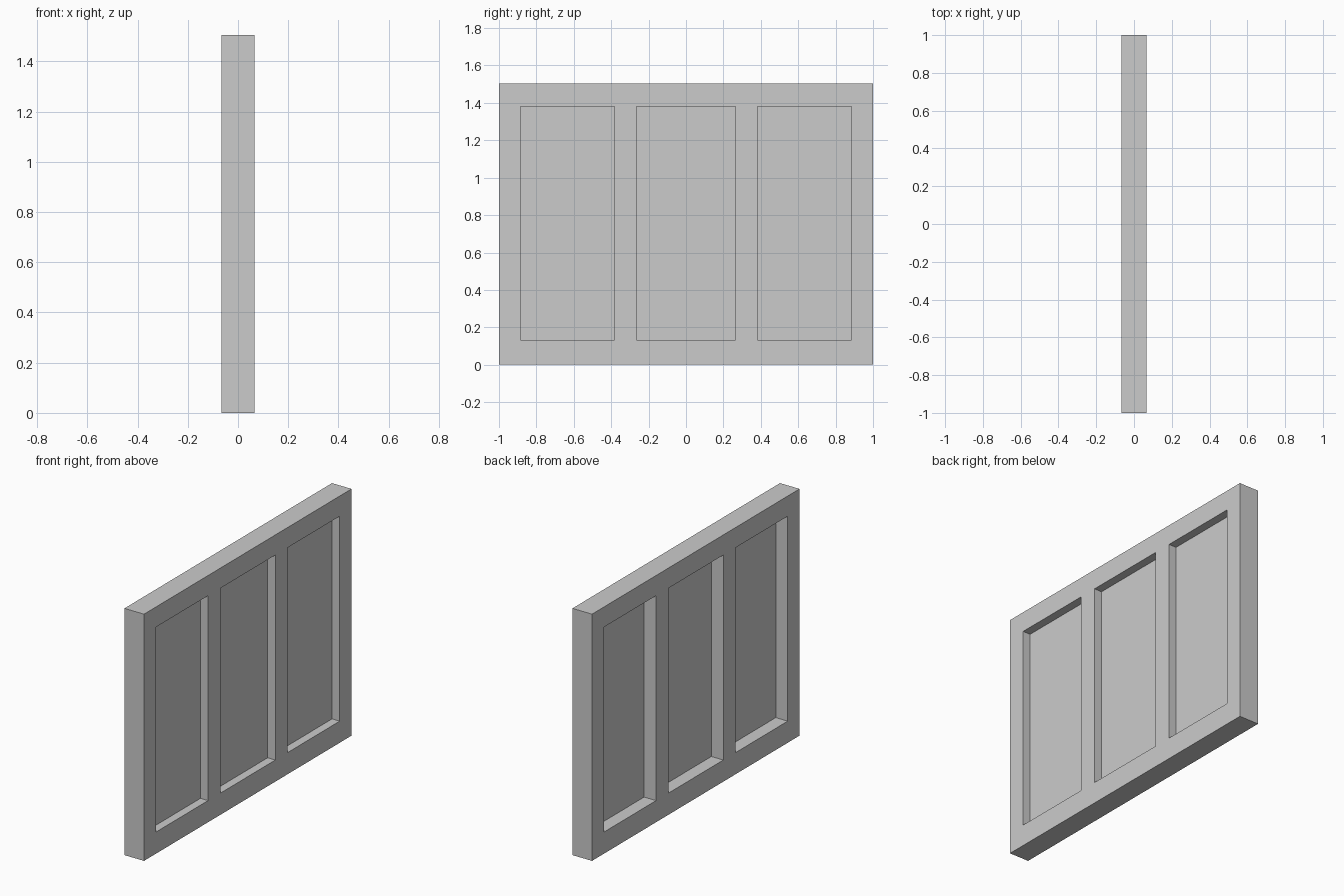
import bpy, bmesh

if "Cube" in bpy.data.objects:
    bpy.data.objects.remove(bpy.data.objects["Cube"])

HALF_T = 0.066                      # half thickness of the frame
PANE_X = 0.0145                     # pane plane, nearer the right face
Y_CUTS = [-1.0, -0.886, -0.383, -0.265, 0.265, 0.383, 0.886, 1.0]
Z_CUTS = [0.0, 0.132, 1.382, 1.505]


def is_opening(i, j):
    return i % 2 == 1 and j == 1


def make_object(name, bm):
    mesh = bpy.data.meshes.new(name)
    bm.to_mesh(mesh)
    bm.free()
    obj = bpy.data.objects.new(name, mesh)
    bpy.context.collection.objects.link(obj)
    return obj


def cells(x, wanted):
    """Flat grid of faces facing +x, keeping only the wanted cells."""
    bm = bmesh.new()
    for i, (y0, y1) in enumerate(zip(Y_CUTS, Y_CUTS[1:])):
        for j, (z0, z1) in enumerate(zip(Z_CUTS, Z_CUTS[1:])):
            if wanted(i, j):
                bm.faces.new([bm.verts.new((x, y, z)) for y, z in
                              ((y0, z0), (y1, z0), (y1, z1), (y0, z1))])
    bmesh.ops.remove_doubles(bm, verts=bm.verts, dist=1e-5)
    return bm


# Frame: rails and stiles extruded through the thickness
bm = cells(-HALF_T, lambda i, j: not is_opening(i, j))
ext = bmesh.ops.extrude_face_region(bm, geom=bm.faces[:], use_keep_orig=True)
moved = [g for g in ext["geom"] if isinstance(g, bmesh.types.BMVert)]
bmesh.ops.translate(bm, verts=moved, vec=(2 * HALF_T, 0, 0))
bmesh.ops.recalc_face_normals(bm, faces=bm.faces)
make_object("window_frame", bm)

# Panes: thin sheets closing the three openings
make_object("window_panes", cells(PANE_X, is_opening))
